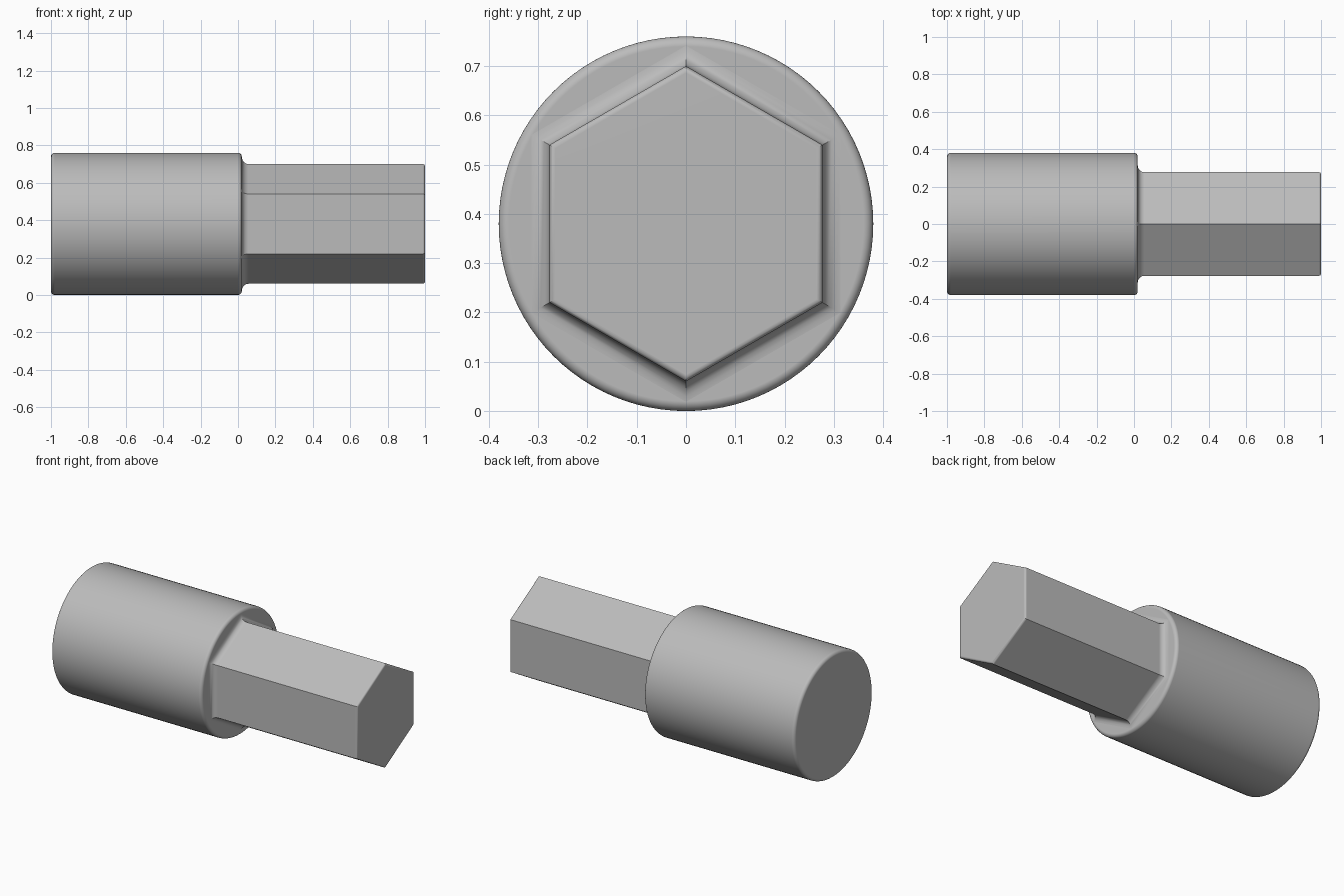
import bpy
import bmesh
from math import pi, sin, cos, radians

if "Cube" in bpy.data.objects:
    bpy.data.objects.remove(bpy.data.objects["Cube"], do_unlink=True)

AXIS_Z = 0.38      # height of the long axis
SHOULDER = 0.02    # x where the round body meets the hex shank
STEPS = 6          # segments in each rounded edge

steel = bpy.data.materials.new("light grey steel")
steel.use_nodes = True
grey = (0.5, 0.5, 0.5, 1)
steel.diffuse_color = grey
steel.node_tree.nodes["Principled BSDF"].inputs["Base Color"].default_value = grey


def arc(cx, cr, radius, start, end):
    """Quarter-round profile as (x, distance from axis) pairs."""
    angles = [radians(start + (end - start) * i / STEPS) for i in range(STEPS + 1)]
    return [(cx + radius * cos(a), cr + radius * sin(a)) for a in angles]


def loft(name, profile, sides, cap_start):
    """Sweep a profile round the x axis with the given number of sides."""
    bm = bmesh.new()
    rings = []
    for x, r in profile:
        turns = [2 * pi * i / sides for i in range(sides)]
        rings.append([bm.verts.new((x, r * sin(t), AXIS_Z + r * cos(t))) for t in turns])
    for a, b in zip(rings, rings[1:]):
        for i in range(sides):
            j = (i + 1) % sides
            bm.faces.new((a[i], a[j], b[j], b[i]))
    bm.faces.new(rings[-1])
    if cap_start:
        bm.faces.new(rings[0])
    bmesh.ops.recalc_face_normals(bm, faces=bm.faces)
    mesh = bpy.data.meshes.new(name)
    bm.to_mesh(mesh)
    bm.free()
    mesh.materials.append(steel)
    obj = bpy.data.objects.new(name, mesh)
    bpy.context.collection.objects.link(obj)
    bpy.ops.object.select_all(action="DESELECT")
    obj.select_set(True)
    bpy.context.view_layer.objects.active = obj
    bpy.ops.object.shade_smooth_by_angle(angle=radians(35))
    weighted = obj.modifiers.new("Weighted Normal", "WEIGHTED_NORMAL")
    weighted.keep_sharp = True
    return obj


# Round body with softened rims at both ends
rim = 0.02
body = arc(-1 + rim, 0.38 - rim, rim, 180, 90) + arc(SHOULDER - rim, 0.38 - rim, rim, 90, 0)
loft("round_body", body, 96, True)

# Hexagonal shank: concave fillet at the shoulder, small round at the tip
corner = 1 / cos(pi / 6)
flat = 0.277
fillet, tip = 0.036, 0.012
shank = arc(SHOULDER + fillet, flat + fillet, fillet, 180, 270)
shank += arc(1 - tip, flat - tip, tip, 90, 0)
loft("hex_shank", [(x, r * corner) for x, r in shank], 6, False)
